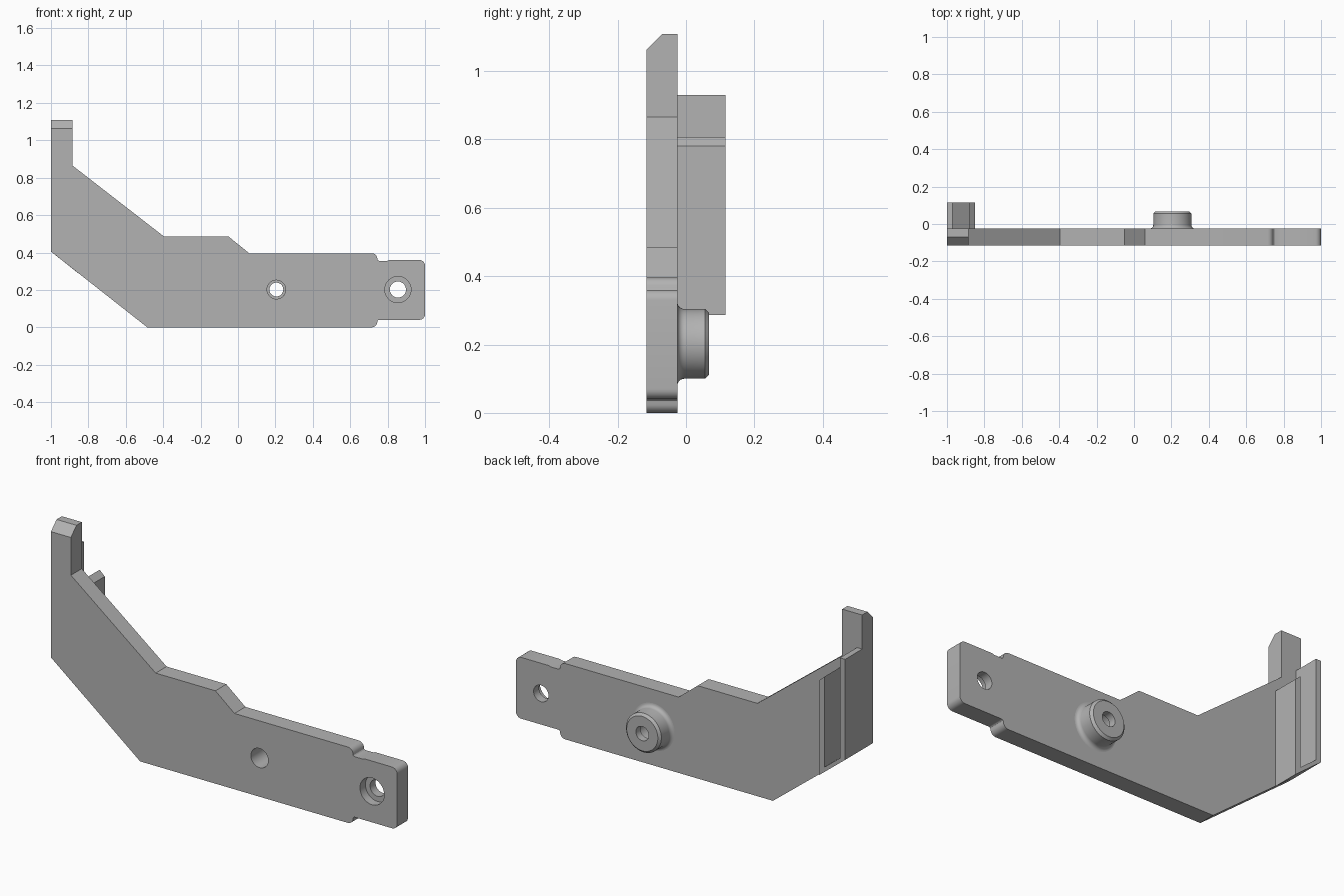
import bpy, bmesh, math
from mathutils import Vector, Matrix

cube = bpy.data.objects.get("Cube")
if cube:
    bpy.data.objects.remove(cube, do_unlink=True)

GREY = (0.45, 0.45, 0.45, 1)
grey = bpy.data.materials.new("plain grey")
grey.use_nodes = True
grey.diffuse_color = GREY
grey.node_tree.nodes["Principled BSDF"].inputs["Base Color"].default_value = GREY

FRONT, BACK, REAR = -0.115, -0.025, 0.115


def make_object(name, bm):
    bmesh.ops.recalc_face_normals(bm, faces=bm.faces)
    mesh = bpy.data.meshes.new(name)
    bm.to_mesh(mesh)
    bm.free()
    mesh.materials.append(grey)
    obj = bpy.data.objects.new(name, mesh)
    bpy.context.collection.objects.link(obj)
    return obj


def extrude_profile(points, y0, y1):
    """Solid from an x-z outline, between two depths."""
    bm = bmesh.new()
    face = bm.faces.new([bm.verts.new((x, y0, z)) for x, z in points])
    geom = bmesh.ops.extrude_face_region(bm, geom=[face])["geom"]
    moved = [g for g in geom if isinstance(g, bmesh.types.BMVert)]
    bmesh.ops.translate(bm, verts=moved, vec=(0, y1 - y0, 0))
    return bm


def arc(cx, cz, r, start, end, steps=6):
    angles = [math.radians(start + (end - start) * i / steps) for i in range(steps + 1)]
    return [(cx + r * math.cos(a), cz + r * math.sin(a)) for a in angles]


def activate(obj):
    bpy.ops.object.select_all(action="DESELECT")
    obj.select_set(True)
    bpy.context.view_layer.objects.active = obj


def drill(obj, x, z, radius, y0, y1):
    """Cut a round hole along y."""
    bm = bmesh.new()
    turn = Matrix.Translation((x, (y0 + y1) / 2, z)) @ Matrix.Rotation(math.pi / 2, 4, "X")
    bmesh.ops.create_cone(bm, cap_ends=True, segments=48, radius1=radius,
                          radius2=radius, depth=y1 - y0, matrix=turn)
    cutter = make_object("hole_cutter", bm)
    cutter.hide_render = True
    mod = obj.modifiers.new("hole", "BOOLEAN")
    mod.operation = "DIFFERENCE"
    mod.solver = "EXACT"
    mod.object = cutter
    activate(obj)
    bpy.ops.object.modifier_apply(modifier=mod.name)
    bpy.data.objects.remove(cutter, do_unlink=True)


def smooth(obj):
    activate(obj)
    bpy.ops.object.shade_smooth_by_angle(angle=math.radians(30))


# Bent arm plate with a rounded, stepped end tab
outline = [(-1, 0.405), (-0.485, 0)]
outline += arc(0.715, 0.03, 0.03, -90, 0)
outline += arc(0.755, 0.03, 0.01, 180, 90, 3)
outline += arc(0.97, 0.07, 0.03, -90, 0)
outline += arc(0.97, 0.33, 0.03, 0, 90)
outline += [(0.81, 0.36), (0.80, 0.356)]
outline += arc(0.755, 0.366, 0.01, 270, 180, 3)
outline += arc(0.715, 0.366, 0.03, 0, 90)
outline += [(0.06, 0.396), (-0.05, 0.485), (-0.395, 0.485),
            (-0.885, 0.865), (-0.885, 1.108), (-1, 1.108)]
bm = extrude_profile(outline, FRONT, BACK)

# Chamfer along the front top edge of the upright
top_edge = [e for e in bm.edges
            if all(v.co.z > 1.1 and v.co.y < FRONT + 0.01 for v in e.verts)]
bmesh.ops.bevel(bm, geom=top_edge, offset=0.046, segments=1, affect="EDGES")
plate = make_object("arm_plate", bm)

# Plain bore, and a counterbored screw hole in the tab
drill(plate, 0.205, 0.202, 0.05, FRONT - 0.05, BACK + 0.05)
drill(plate, 0.855, 0.202, 0.043, FRONT - 0.05, BACK + 0.05)
drill(plate, 0.855, 0.202, 0.07, FRONT - 0.05, FRONT + 0.045)
smooth(plate)

# Hollow round boss on the back, filleted at the base and chamfered at the rim
section = [(0.05, BACK), (0.05, 0.03), (0.037, 0.03), (0.037, 0.068),
           (0.09, 0.068), (0.102, 0.056)]
section += arc(0.122, BACK + 0.02, 0.02, 180, 270)
bm = bmesh.new()
ring = [bm.verts.new((r, y, 0)) for r, y in section]
edges = [bm.edges.new((a, b)) for a, b in zip(ring, ring[1:] + ring[:1])]
bmesh.ops.spin(bm, geom=ring + edges, cent=(0, 0, 0), axis=(0, 1, 0),
               angle=2 * math.pi, steps=64, use_merge=False)
bmesh.ops.remove_doubles(bm, verts=bm.verts, dist=0.0005)
bmesh.ops.translate(bm, verts=bm.verts, vec=Vector((0.205, 0, 0.202)))
smooth(make_object("round_boss", bm))

# Slotted rear bracket: tall outer wall, sloped floor and short inner wall, open on top
bracket = [(-1, 0.405), (-0.85, 0.286), (-0.85, 0.78), (-0.88, 0.807),
           (-0.88, 0.335), (-0.97, 0.406), (-0.97, 0.93), (-1, 0.93)]
make_object("slotted_bracket", extrude_profile(bracket, BACK, REAR))
